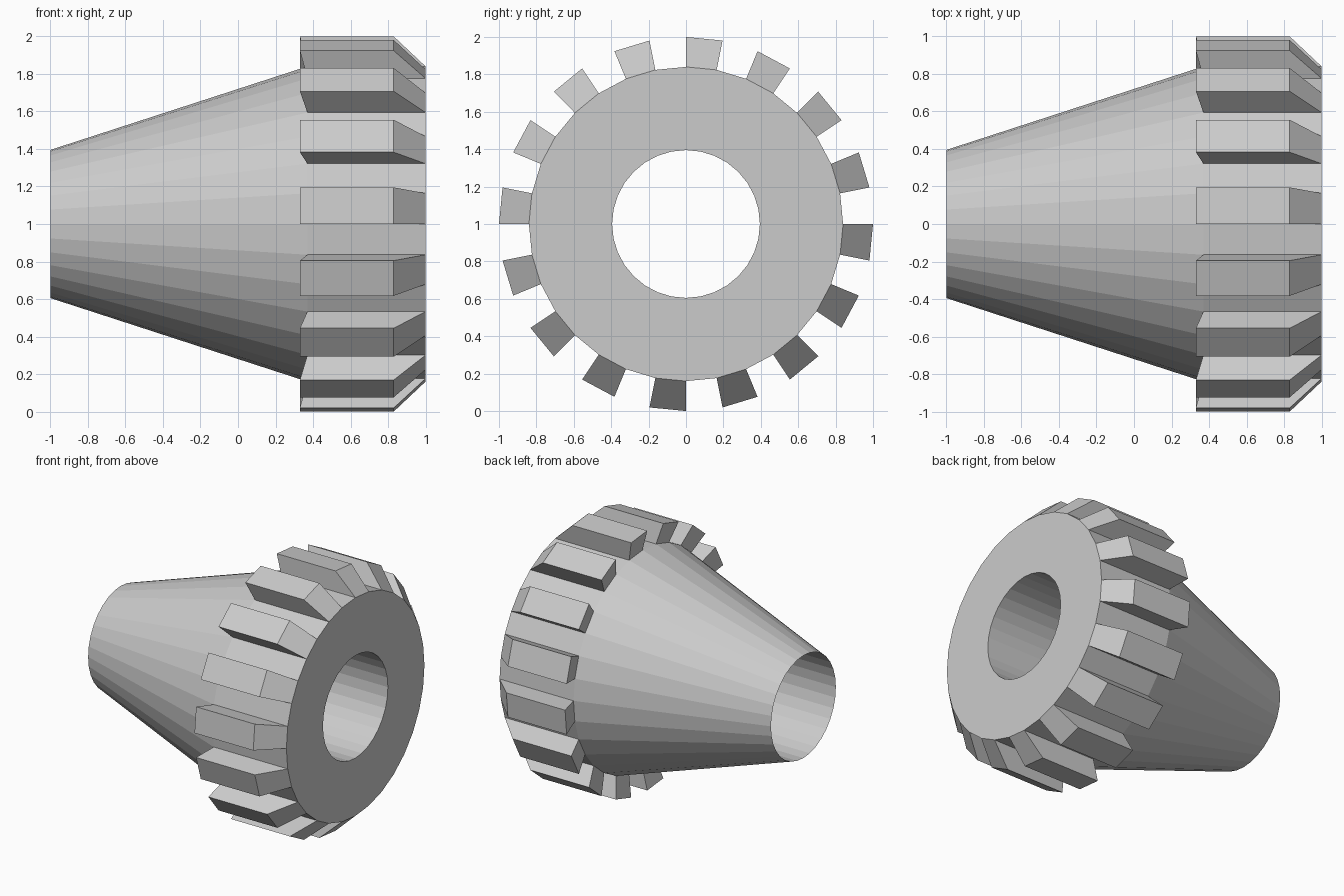
import bpy, bmesh
from math import sin, cos, pi

if "Cube" in bpy.data.objects:
    bpy.data.objects.remove(bpy.data.objects["Cube"])

SIDES = 32
AXIS_Z = 1.0


def point(x, r, i):
    """Point on the ring of radius r around the x axis."""
    a = 2 * pi * i / SIDES
    return (x, r * sin(a), AXIS_Z + r * cos(a))


def finish(bm, name):
    bmesh.ops.recalc_face_normals(bm, faces=bm.faces)
    mesh = bpy.data.meshes.new(name)
    bm.to_mesh(mesh)
    bm.free()
    obj = bpy.data.objects.new(name, mesh)
    bpy.context.collection.objects.link(obj)


# Hollow body: flared cone, toothed rim, flat end and straight bore (x, radius)
profile = [(-1.0, 0.395), (0.37, 0.84), (1.0, 0.84), (1.0, 0.395)]
bm = bmesh.new()
rings = [[bm.verts.new(point(x, r, i)) for i in range(SIDES)] for x, r in profile]
rim_faces = []
for k in range(len(rings)):
    lower, upper = rings[k], rings[(k + 1) % len(rings)]
    for i in range(SIDES):
        j = (i + 1) % SIDES
        face = bm.faces.new((lower[i], lower[j], upper[j], upper[i]))
        if k == 1 and i % 2 == 0:
            rim_faces.append(face)
bmesh.ops.recalc_face_normals(bm, faces=bm.faces)

# Teeth: every second rim face pulled outward, sloped at the large end
result = bmesh.ops.extrude_discrete_faces(bm, faces=rim_faces)
for face in result["faces"]:
    for v in face.verts:
        v.co.x = 0.33 if v.co.x < 0.7 else 0.83
        v.co.y /= 0.84
        v.co.z = AXIS_Z + (v.co.z - AXIS_Z) / 0.84
finish(bm, "toothed_cone")
